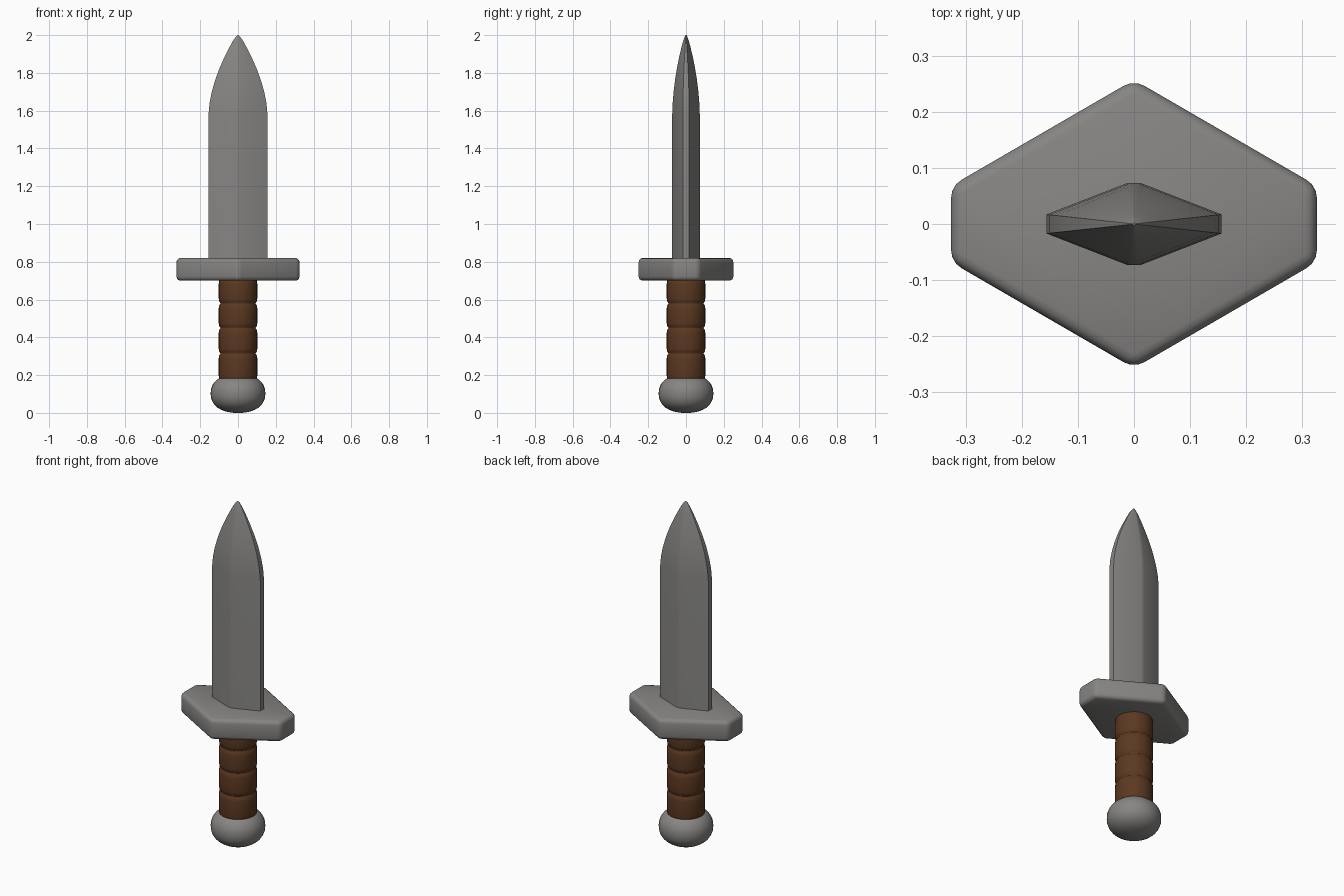
import bpy, bmesh, math

if "Cube" in bpy.data.objects:
    bpy.data.objects.remove(bpy.data.objects["Cube"])


def material(name, rgb):
    m = bpy.data.materials.new(name)
    m.diffuse_color = (*rgb, 1)
    m.use_nodes = True
    m.node_tree.nodes["Principled BSDF"].inputs["Base Color"].default_value = m.diffuse_color
    return m


STEEL = material("grey steel", (0.24, 0.235, 0.225))
LEATHER = material("brown leather", (0.105, 0.04, 0.015))


def loft(name, rings, mat, bevel=0, angle=30):
    """Skin a list of closed rings and cap both ends."""
    bm = bmesh.new()
    loops = [[bm.verts.new(p) for p in r] for r in rings]
    n = len(loops[0])
    for a, b in zip(loops, loops[1:]):
        for i in range(n):
            j = (i + 1) % n
            bm.faces.new((a[i], a[j], b[j], b[i]))
    bm.faces.new(loops[0][::-1])
    bm.faces.new(loops[-1])
    bmesh.ops.recalc_face_normals(bm, faces=bm.faces)
    me = bpy.data.meshes.new(name)
    bm.to_mesh(me)
    bm.free()
    me.materials.append(mat)
    ob = bpy.data.objects.new(name, me)
    bpy.context.collection.objects.link(ob)
    bpy.context.view_layer.objects.active = ob
    ob.select_set(True)
    if bevel:
        mod = ob.modifiers.new("bevel", "BEVEL")
        mod.width, mod.segments = bevel, 3
        mod.limit_method, mod.angle_limit = "ANGLE", math.radians(25)
        bpy.ops.object.modifier_apply(modifier=mod.name)
    bpy.ops.object.shade_smooth_by_angle(angle=math.radians(angle))
    ob.select_set(False)
    return ob


def lathe(name, profile, mat, n=32, angle=30):
    rings = [[(r * math.cos(2 * math.pi * i / n), r * math.sin(2 * math.pi * i / n), z)
              for i in range(n)] for r, z in profile]
    return loft(name, rings, mat, angle=angle)


def hexagon(x, y, edge, z):
    return [(x, -edge, z), (x, edge, z), (0, y, z), (-x, edge, z), (-x, -edge, z), (0, -y, z)]


# Pommel: squashed ball with full, rounded sides
pommel = []
for i in range(1, 16):
    t = -math.pi / 2 + math.pi * i / 16
    c, s = math.cos(t), math.sin(t)
    pommel.append((0.145 * c ** 0.85, 0.103 + 0.103 * math.copysign(abs(s) ** 0.9, s)))
pommel = [(0.02, 0.0)] + pommel + [(0.02, 0.206)]
lathe("pommel", pommel, STEEL, angle=60)

# Grip: four wrapped bands with shallow grooves between them
cuts = [0.17, 0.315, 0.45, 0.58, 0.71]
grip = []
for a, b in zip(cuts, cuts[1:]):
    grip += [(0.093, a + 0.001), (0.099, a + 0.009), (0.102, a + 0.025),
             (0.102, b - 0.025), (0.099, b - 0.009), (0.093, b - 0.001)]
lathe("grip", grip, LEATHER, angle=40)

# Guard: thick six-sided plate with rounded edges
loft("guard", [hexagon(0.326, 0.257, 0.068, z) for z in (0.70, 0.82)], STEEL, bevel=0.022)

# Blade: ridged section, straight and then curving in to the point
taper = [(0.80, 1), (1.58, 1), (1.64, 0.965), (1.70, 0.89), (1.76, 0.78), (1.82, 0.64),
         (1.88, 0.47), (1.93, 0.31), (1.97, 0.17), (1.99, 0.08), (2.0, 0.02)]
blade = []
for z, k in taper:
    w, d, e = 0.156 * k, 0.073 * k ** 0.9, 0.017 * k
    f = 0.012 * k  # narrow flat along the middle ridge
    half = [(w, -e), (w, e), (f, d), (-f, d)]
    half += [(-w, e), (-w, -e), (-f, -d), (f, -d)]
    blade.append([(x, y, z) for x, y in half])
loft("blade", blade, STEEL, angle=30)
